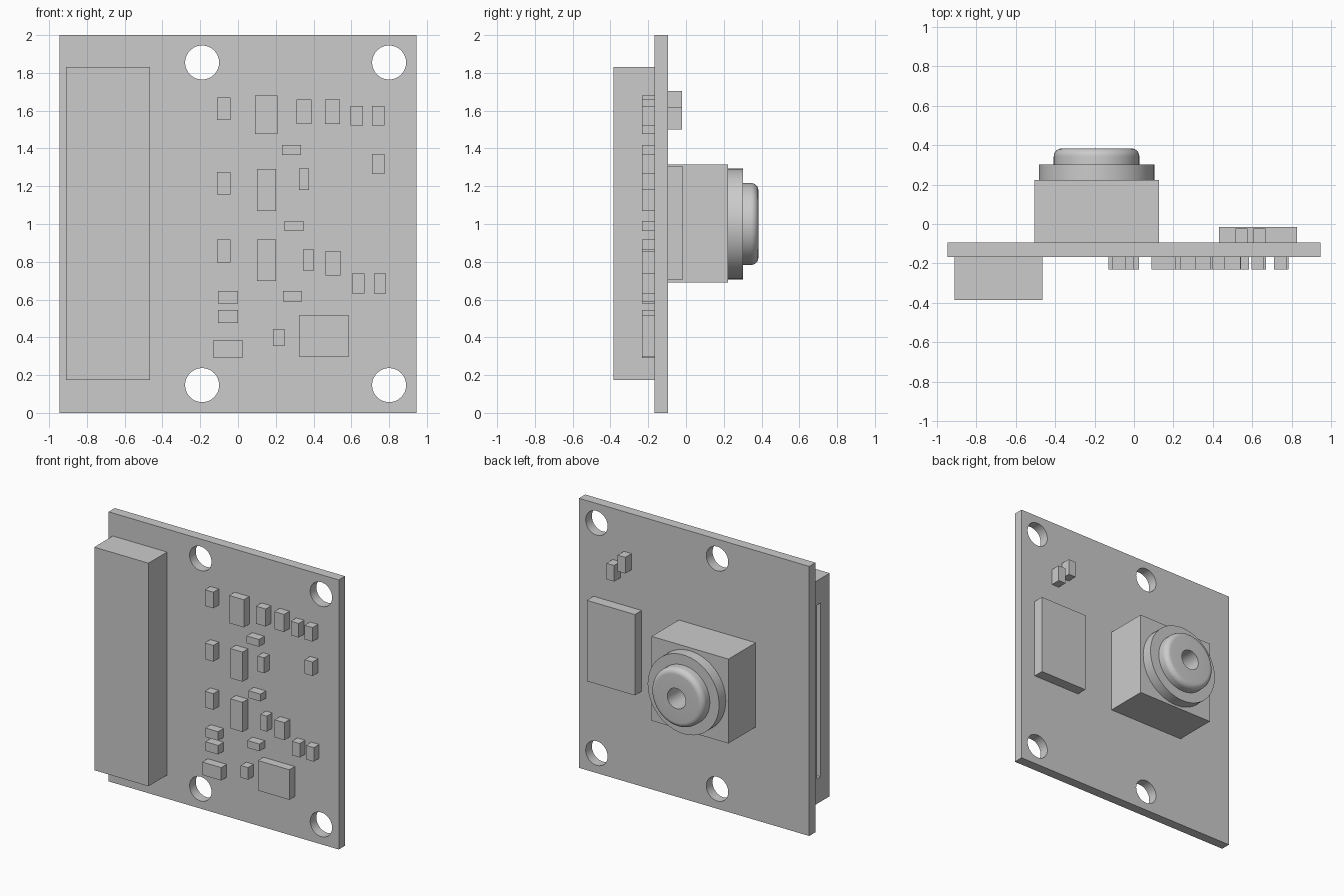
import bpy, bmesh, math
from mathutils import Vector, Matrix

if "Cube" in bpy.data.objects:
    bpy.data.objects.remove(bpy.data.objects["Cube"], do_unlink=True)

grey = bpy.data.materials.new("plain grey")
grey.use_nodes = True
colour = (0.6, 0.6, 0.6, 1)
grey.diffuse_color = colour
grey.node_tree.nodes["Principled BSDF"].inputs["Base Color"].default_value = colour

BACK, FRONT = -0.095, -0.168      # the two faces of the board
LENS = Vector((-0.19, 0, 1.0))    # optical axis position
BORE = 0.075


def finish(name, bm):
    mesh = bpy.data.meshes.new(name)
    bmesh.ops.recalc_face_normals(bm, faces=bm.faces)
    bm.to_mesh(mesh)
    bm.free()
    mesh.materials.append(grey)
    obj = bpy.data.objects.new(name, mesh)
    bpy.context.collection.objects.link(obj)
    return obj


def box(name, x, y, z):
    """Box from (low, high) ranges on each axis."""
    size = [hi - lo for lo, hi in (x, y, z)]
    centre = [(hi + lo) / 2 for lo, hi in (x, y, z)]
    bm = bmesh.new()
    bmesh.ops.create_cube(bm, size=1,
                          matrix=Matrix.Translation(centre) @ Matrix.Diagonal((*size, 1)))
    return finish(name, bm)


def rod(name, x, z, radius, y):
    """Cylinder lying along the y axis."""
    bm = bmesh.new()
    place = Matrix.Translation((x, sum(y) / 2, z)) @ Matrix.Rotation(math.pi / 2, 4, "X")
    bmesh.ops.create_cone(bm, cap_ends=True, segments=48, radius1=radius,
                          radius2=radius, depth=y[1] - y[0], matrix=place)
    return finish(name, bm)


def activate(obj):
    bpy.ops.object.select_all(action="DESELECT")
    obj.select_set(True)
    bpy.context.view_layer.objects.active = obj


def cut(target, cutter):
    activate(target)
    mod = target.modifiers.new("cut", "BOOLEAN")
    mod.operation = "DIFFERENCE"
    mod.solver = "EXACT"
    mod.object = cutter
    bpy.ops.object.modifier_apply(modifier=mod.name)
    bpy.data.objects.remove(cutter, do_unlink=True)


def smooth(obj):
    activate(obj)
    bpy.ops.object.shade_smooth_by_angle(angle=math.radians(30))


# Circuit board with four mounting holes
board = box("circuit_board", (-0.945, 0.945), (FRONT, BACK), (0, 2))
for x in (-0.19, 0.8):
    for z in (0.147, 1.855):
        cut(board, rod("hole_cutter", x, z, 0.09, (-0.3, 0.1)))
smooth(board)

# Tall connector on the front with a slot in its outer side
connector = box("connector", (-0.91, -0.465), (-0.385, FRONT), (0.175, 1.83))
cut(connector, box("slot_cutter", (-1, -0.6), (-0.278, -0.235), (0.36, 1.65)))

# Camera housing, bored for the lens
housing = box("camera_housing", (-0.505, 0.126), (BACK, 0.223), (0.69, 1.316))
cut(housing, rod("bore_cutter", LENS.x, LENS.z, BORE, (0.08, 0.5)))
smooth(housing)

# Lens barrel turned from a profile of (radius, y), with a rounded rim
rim, fillet, tip, step = 0.217, 0.04, 0.383, 0.302
profile = [(BORE, 0.223), (BORE, tip)]
for i in range(9):
    a = math.pi / 2 * (1 - i / 8)
    profile.append((rim - fillet + fillet * math.cos(a), tip - fillet + fillet * math.sin(a)))
profile += [(rim, step), (0.293, step), (0.293, 0.223)]
bm = bmesh.new()
verts = [bm.verts.new(LENS + Vector((r, y, 0))) for r, y in profile]
edges = [bm.edges.new(pair) for pair in zip(verts, verts[1:])]
bmesh.ops.spin(bm, geom=verts + edges, cent=LENS, axis=(0, 1, 0),
               angle=math.tau, steps=64, use_merge=True)
bmesh.ops.remove_doubles(bm, verts=bm.verts, dist=0.0001)
smooth(finish("lens_barrel", bm))


# Surface parts: each kind has a width, a height and its centres
def place_parts(name, width, height, centres, y):
    for i, (x, z) in enumerate(centres, 1):
        box(f"{name}_{i}", (x - width / 2, x + width / 2), y,
            (z - height / 2, z + height / 2))


front_parts = {
    "upper_regulator": (0.12, 0.205, [(0.15, 1.578)]),
    "regulator": (0.1, 0.22, [(0.15, 1.18), (0.15, 0.807)]),
    "left_capacitor": (0.07, 0.12, [(-0.075, 1.61), (-0.075, 1.215), (-0.075, 0.857)]),
    "wide_capacitor": (0.08, 0.13, [(0.35, 1.595), (0.5, 1.595), (0.503, 0.793)]),
    "small_capacitor": (0.065, 0.104, [(0.628, 1.573), (0.742, 1.573), (0.742, 1.318),
                                       (0.637, 0.685), (0.752, 0.685)]),
    "flat_resistor": (0.1, 0.054, [(0.284, 1.392), (0.297, 0.99), (0.288, 0.618)]),
    "slim_resistor": (0.053, 0.115, [(0.35, 1.237), (0.372, 0.81)]),
    "short_resistor": (0.06, 0.09, [(0.215, 0.4)]),
    "flat_capacitor": (0.105, 0.067, [(-0.053, 0.612), (-0.053, 0.51)]),
    "diode": (0.155, 0.096, [(-0.053, 0.338)]),
    "front_chip": (0.258, 0.223, [(0.455, 0.408)]),
}
for name, (width, height, centres) in front_parts.items():
    place_parts(name, width, height, centres, (-0.232, FRONT))

# Chip and two capacitors on the back
place_parts("back_chip", 0.395, 0.6, [(0.628, 1.005)], (BACK, -0.016))
place_parts("back_capacitor", 0.062, 0.12, [(0.545, 1.645), (0.637, 1.56)], (BACK, -0.022))
